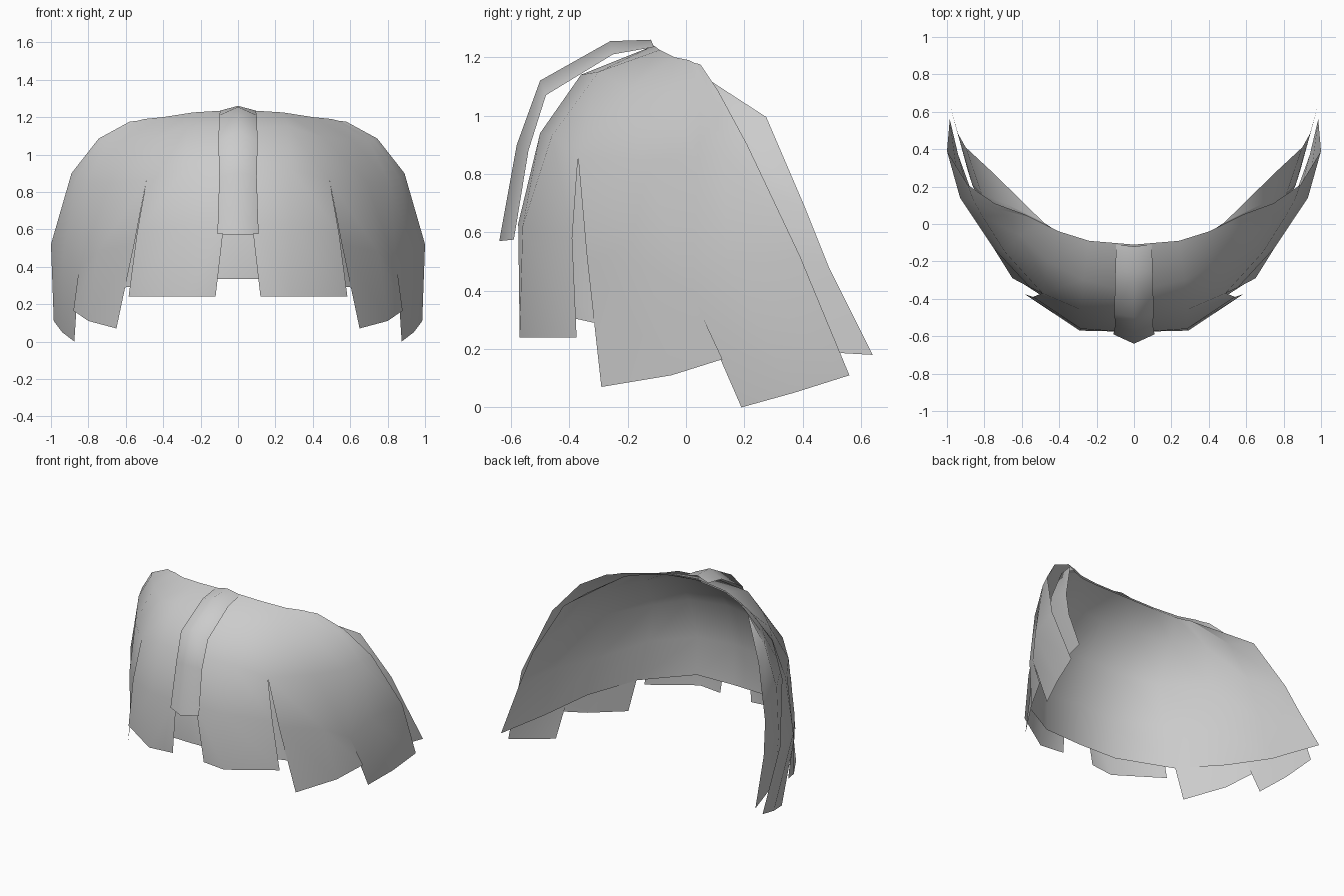
import bpy


def loft(name, *strips):
    """Sheets through columns of points (top to bottom), welded where points
    coincide and mirrored across x = 0."""
    index, faces = {}, []
    for columns in strips:
        ids = [[index.setdefault(p, len(index)) for p in col] for col in columns]
        for a, b in zip(ids, ids[1:]):
            for r in range(len(a) - 1):
                faces.append((a[r], a[r + 1], b[r + 1], b[r]))
    mesh = bpy.data.meshes.new(name)
    mesh.from_pydata(list(index), [], faces)
    for p in mesh.polygons:
        p.use_smooth = True
    obj = bpy.data.objects.new(name, mesh)
    bpy.context.collection.objects.link(obj)
    mirror = obj.modifiers.new("Mirror", 'MIRROR')
    mirror.use_clip = True
    mirror.merge_threshold = 0.002
    return obj


# Upper parts of the columns shared by neighbouring panels (down to the slit tips)
slit_top = [(.40, -.04, 1.20), (.46, -.20, 1.09), (.49, -.37, .86)]
side_top = [(.54, .03, 1.18), (.70, .05, 1.07), (.81, .04, .85), (.85, .02, .39)]

# Front panel, from the centre to the first slit
front = [
    [(0, -.11, 1.24), (0, -.36, 1.14), (0, -.50, .94), (.075, -.575, .63), (.12, -.55, .24)],
    [(.24, -.09, 1.225), (.27, -.30, 1.15), (.28, -.46, .93), (.285, -.56, .62), (.29, -.57, .24)],
    slit_top + [(.54, -.39, .58), (.585, -.375, .24)],
]
# Side panel, between the two slits
side = [
    slit_top + [(.555, -.34, .52), (.65, -.29, .07)],
    [(.50, .01, 1.19), (.61, -.06, 1.08), (.69, -.15, .85), (.75, -.13, .48), (.80, -.05, .11)],
    side_top + [(.88, .125, .165)],
]
# Rear panel, behind the second slit
rear = [
    side_top + [(.875, .19, 0)],
    [(.56, .04, 1.178), (.725, .08, 1.08), (.86, .13, .88), (.93, .14, .50), (.94, .37, .05)],
    [(.58, .05, 1.175), (.745, .11, 1.085), (.89, .21, .90), (1.0, .39, .52), (.985, .56, .11)],
]
loft("outer_panels", front, side, rear)

# Continuous lining under the panels, reaching further back
loft("inner_lining", [
    [(0, -.11, 1.23), (0, -.31, 1.13), (0, -.46, .92), (0, -.53, .62), (0, -.53, .335)],
    [(.24, -.09, 1.215), (.26, -.27, 1.13), (.27, -.425, .90), (.275, -.52, .60), (.28, -.52, .335)],
    [(.38, -.05, 1.19), (.44, -.17, 1.08), (.475, -.32, .85), (.515, -.33, .58), (.60, -.315, .29)],
    [(.44, -.02, 1.18), (.60, -.01, 1.04), (.68, -.08, .82), (.735, -.07, .50), (.78, -.02, .25)],
    [(.47, 0, 1.175), (.69, .11, 1.04), (.815, .16, .80), (.865, .21, .50), (.89, .29, .20)],
    [(.48, .005, 1.17), (.755, .275, .995), (.90, .41, .68), (.945, .49, .48), (.985, .64, .18)],
])

# Raised ridge strip down the middle
loft("centre_strip", [
    [(0, -.12, 1.26), (0, -.26, 1.255), (0, -.50, 1.12), (0, -.58, .90), (0, -.64, .57)],
    [(.095, -.11, 1.235), (.10, -.25, 1.21), (.105, -.48, 1.07), (.10, -.54, .88), (.11, -.59, .575)],
])
